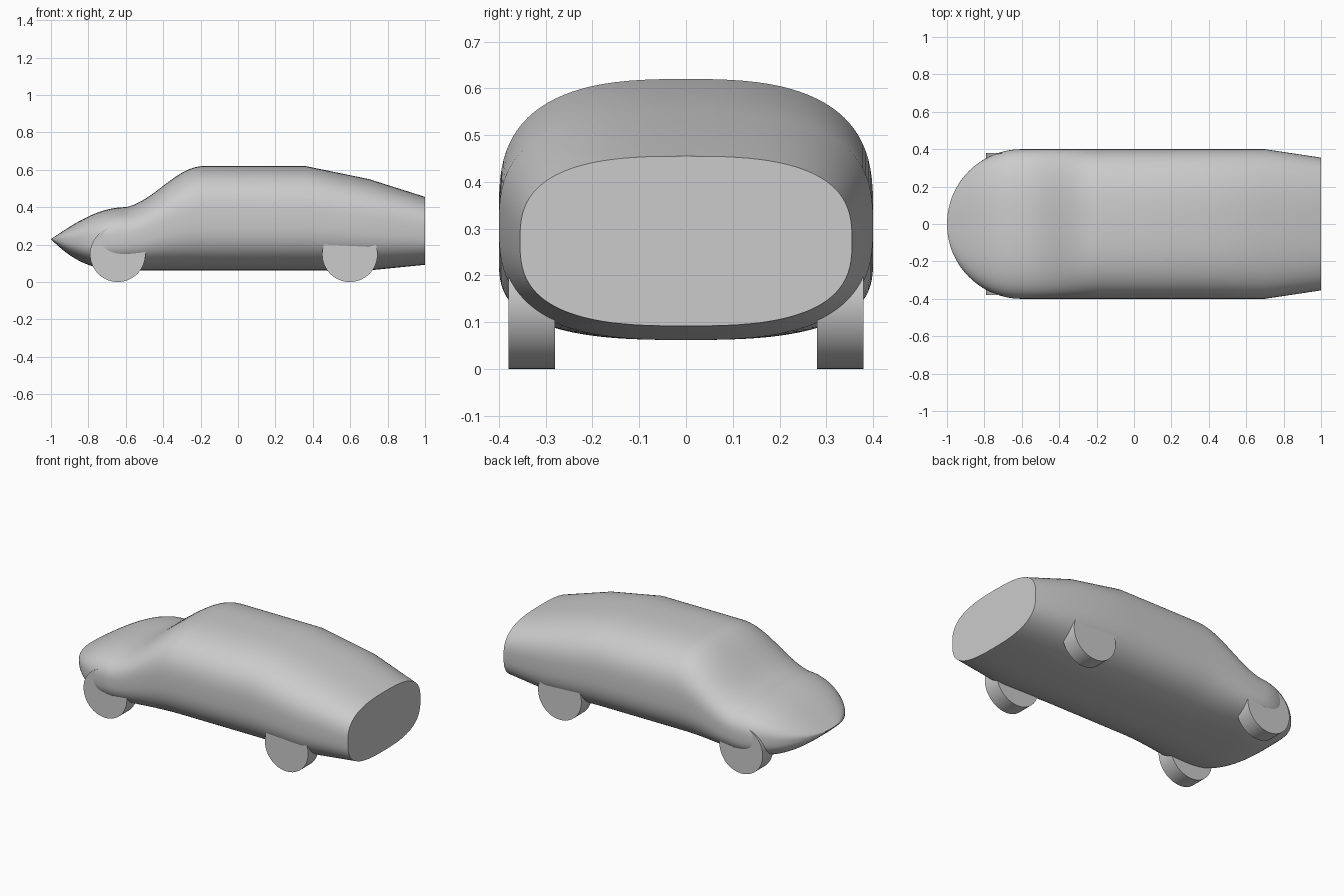
import bpy, bmesh
from math import sin, cos, pi, radians

if "Cube" in bpy.data.objects:
    bpy.data.objects.remove(bpy.data.objects["Cube"])

grey = bpy.data.materials.new("light grey")
grey.use_nodes = True
grey.diffuse_color = (0.6, 0.6, 0.6, 1)
grey.node_tree.nodes["Principled BSDF"].inputs["Base Color"].default_value = (0.6, 0.6, 0.6, 1)

NOSE_END, ROOF_START = -0.6, -0.18
SECTION_POWER = 2.8
SEGMENTS = 96


def finish(bm, name, angle=35):
    bmesh.ops.recalc_face_normals(bm, faces=bm.faces)
    mesh = bpy.data.meshes.new(name)
    bm.to_mesh(mesh)
    bm.free()
    mesh.materials.append(grey)
    obj = bpy.data.objects.new(name, mesh)
    bpy.context.collection.objects.link(obj)
    bpy.ops.object.select_all(action='DESELECT')
    obj.select_set(True)
    bpy.context.view_layer.objects.active = obj
    bpy.ops.object.shade_smooth_by_angle(angle=radians(angle))
    return obj


# Stations along the body: x, half width, bottom height, top height
stations = []
for i in range(1, 29):  # rounded nose and bonnet
    a = pi / 2 * i / 28
    u = 1 - cos(a)
    stations.append((-1 + 0.4 * u, 0.4 * sin(a),
                     0.23 - 0.168 * (1 - (1 - u) ** 2.5),
                     0.23 + 0.17 * sin(u * pi / 2)))
for i in range(1, 21):  # windscreen sweeping up to the roof
    u = i / 20
    rise = 0.75 * (0.5 - 0.5 * cos(pi * u)) + 0.25 * sin(pi * u / 2)
    stations.append((NOSE_END + (ROOF_START - NOSE_END) * u, 0.4, 0.062, 0.4 + 0.22 * rise))
# flat roof, then two straight tapers to the tail
stations += [(0.36, 0.4, 0.062, 0.62), (0.7, 0.4, 0.062, 0.55), (1, 0.355, 0.092, 0.455)]


def soft(v):
    return (1 if v >= 0 else -1) * abs(v) ** (2 / SECTION_POWER)


# Body: rounded-box sections bridged from the nose point to a flat tail
bm = bmesh.new()
rings = []
for x, width, low, high in stations:
    mid, half = (low + high) / 2, (high - low) / 2
    rings.append([bm.verts.new((x, width * soft(cos(t)), mid + half * soft(sin(t))))
                  for t in (2 * pi * k / SEGMENTS for k in range(SEGMENTS))])
tip = bm.verts.new((-1, 0, 0.23))
for k in range(SEGMENTS):
    n = (k + 1) % SEGMENTS
    bm.faces.new((tip, rings[0][k], rings[0][n]))
    for a, b in zip(rings, rings[1:]):
        bm.faces.new((a[k], b[k], b[n], a[n]))
bm.faces.new(rings[-1])
finish(bm, "body")


# Wheels: plain discs, mirrored side to side
def wheel(name, x, y, radius=0.148, width=0.1):
    bm = bmesh.new()
    bmesh.ops.create_cone(bm, cap_ends=True, segments=64, radius1=radius,
                          radius2=radius, depth=width)
    for v in bm.verts:
        px, py, pz = v.co
        v.co = (x + px, y + pz, radius + py)
    finish(bm, name)


for end, x in (("nose", -0.643), ("tail", 0.598)):
    for side, y in (("near", -0.33), ("far", 0.33)):
        wheel(f"{end}_{side}_wheel", x, y)
